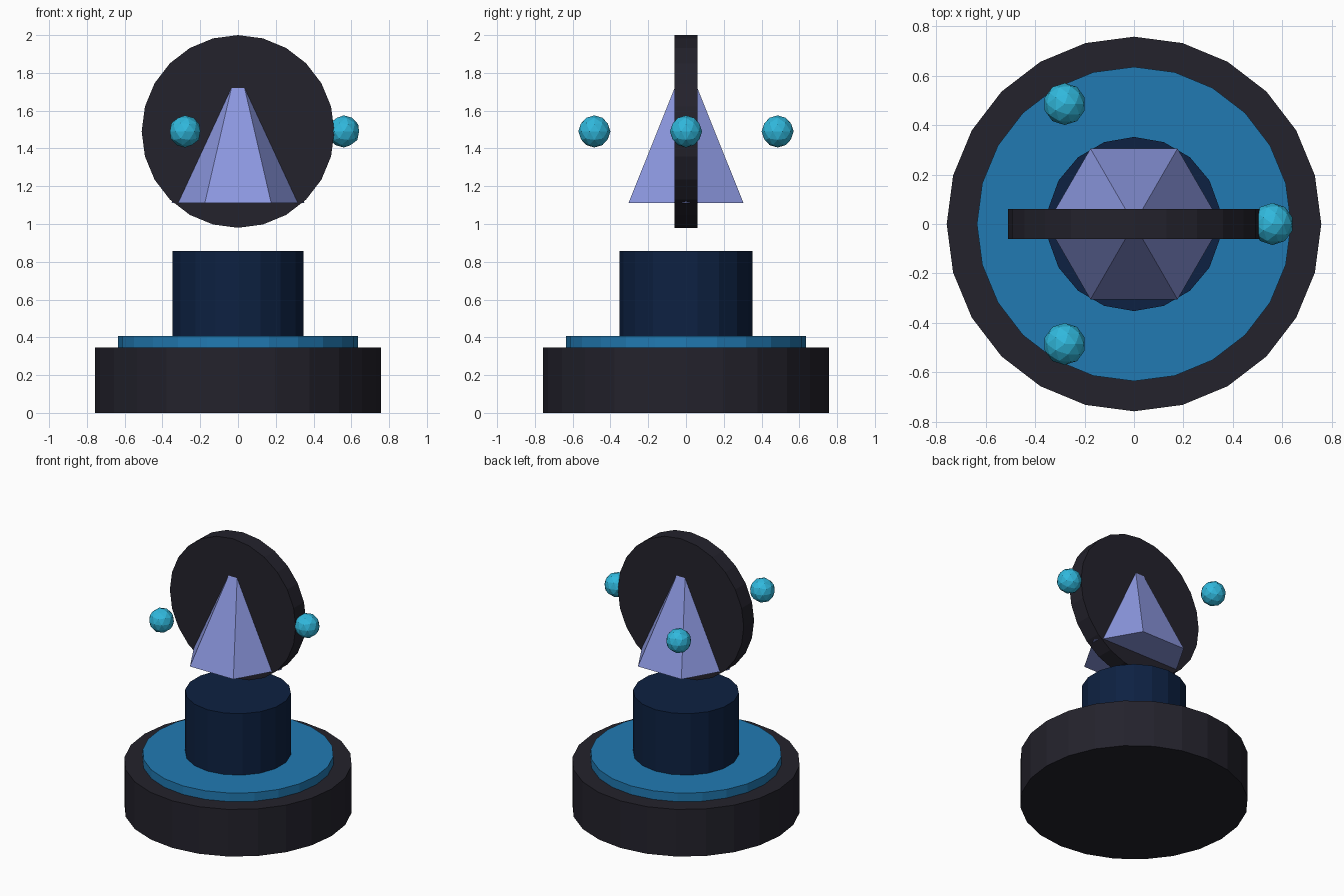
import bpy
import math

if "Cube" in bpy.data.objects:
    bpy.data.objects.remove(bpy.data.objects["Cube"])


def material(name, rgb):
    m = bpy.data.materials.new(name)
    m.diffuse_color = (*rgb, 1.0)
    m.use_nodes = True
    m.node_tree.nodes["Principled BSDF"].inputs["Base Color"].default_value = m.diffuse_color
    return m


charcoal = material("charcoal", (0.017, 0.016, 0.025))
blue = material("mid blue", (0.0152, 0.195, 0.45))
navy = material("navy", (0.004, 0.0152, 0.054))
lavender = material("lavender", (0.26, 0.31, 0.74))
cyan = material("cyan", (0.03, 0.48, 0.72))


def finish(name, mat):
    ob = bpy.context.object
    ob.name = name
    ob.data.materials.append(mat)
    return ob


def cylinder(name, mat, sides, radius, z0, z1):
    bpy.ops.mesh.primitive_cylinder_add(
        vertices=sides, radius=radius, depth=z1 - z0, location=(0, 0, (z0 + z1) / 2))
    return finish(name, mat)


# Stepped pedestal
cylinder("base", charcoal, 24, 0.757, 0.0, 0.345)
cylinder("base_plate", blue, 24, 0.635, 0.345, 0.408)
cylinder("column", navy, 18, 0.352, 0.408, 0.858)

# Floating upright disc, facing front and back
CENTRE = 1.49
bpy.ops.mesh.primitive_cylinder_add(
    vertices=24, radius=0.51, depth=0.12, location=(0, 0, CENTRE),
    rotation=(math.pi / 2, 0, 0))
finish("upright_disc", charcoal)

# Six-sided crystal passing through the disc, flat side to the front
bpy.ops.mesh.primitive_cone_add(
    vertices=6, radius1=0.352, radius2=0, depth=0.76, location=(0, 0, CENTRE),
    rotation=(0, 0, math.pi / 6))
finish("crystal", lavender)

# Three orbiting orbs
for i in range(3):
    a = i * math.tau / 3
    bpy.ops.mesh.primitive_ico_sphere_add(
        subdivisions=2, radius=0.085,
        location=(0.56 * math.cos(a), 0.56 * math.sin(a), CENTRE))
    finish(f"orb_{i + 1}", cyan)
